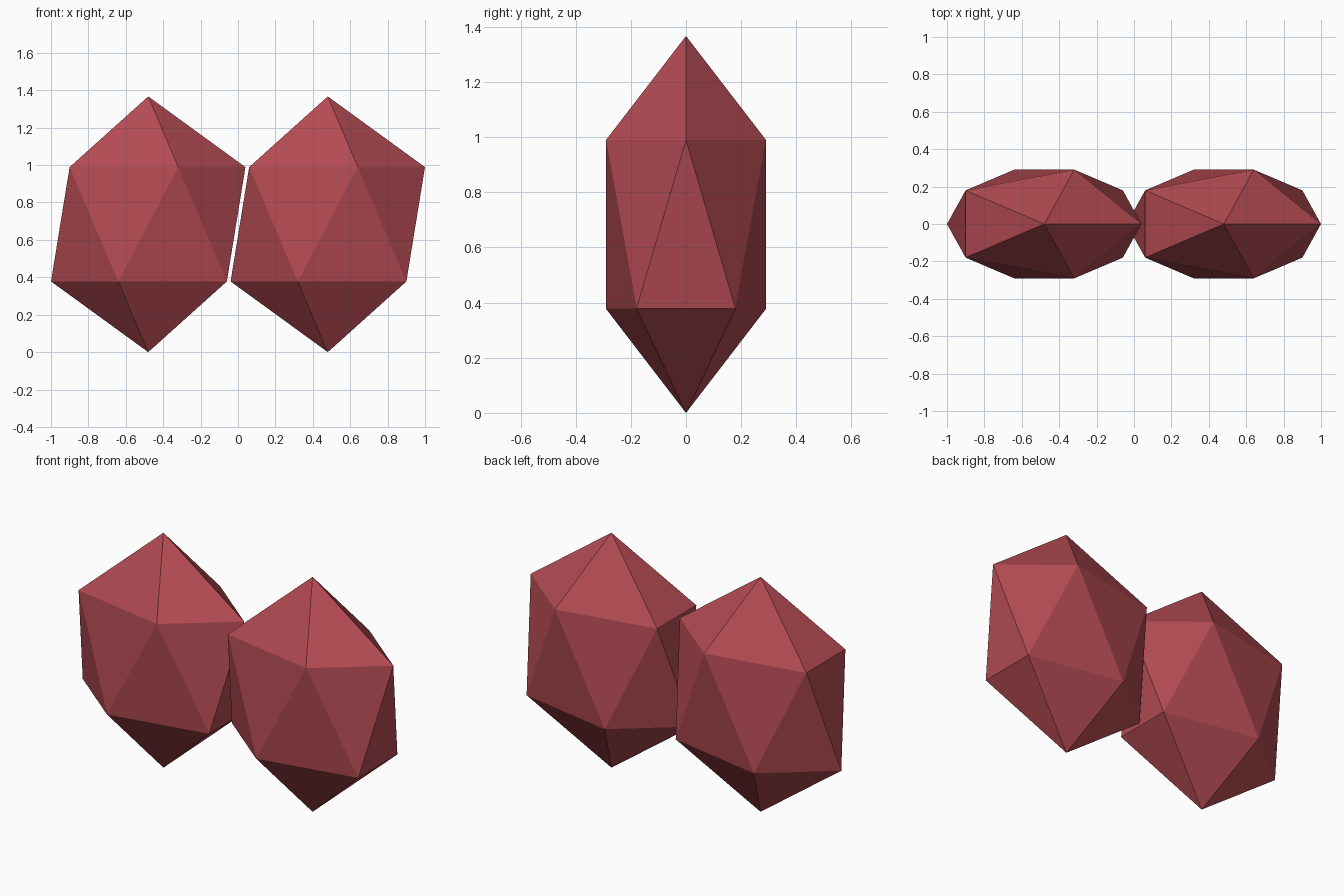
import bpy

if "Cube" in bpy.data.objects:
    bpy.data.objects.remove(bpy.data.objects["Cube"])

SIZE = (0.581, 0.3416, 0.6835)  # half extents of each gem
OFFSET = 0.48                   # distance of each gem from the centre

mat = bpy.data.materials.new("red")
mat.diffuse_color = (0.45, 0.07, 0.085, 1)
mat.use_nodes = True
mat.node_tree.nodes["Principled BSDF"].inputs["Base Color"].default_value = mat.diffuse_color


def gem(name, x):
    bpy.ops.mesh.primitive_ico_sphere_add(subdivisions=1, radius=1,
                                          location=(x, 0, SIZE[2]))
    ob = bpy.context.object
    ob.name = name
    ob.scale = SIZE
    bpy.ops.object.transform_apply(location=False, rotation=False, scale=True)
    ob.data.materials.append(mat)


# Two identical flattened low-poly gems side by side (not mirrored)
for name, side in (("left_gem", -1), ("right_gem", 1)):
    gem(name, side * OFFSET)
